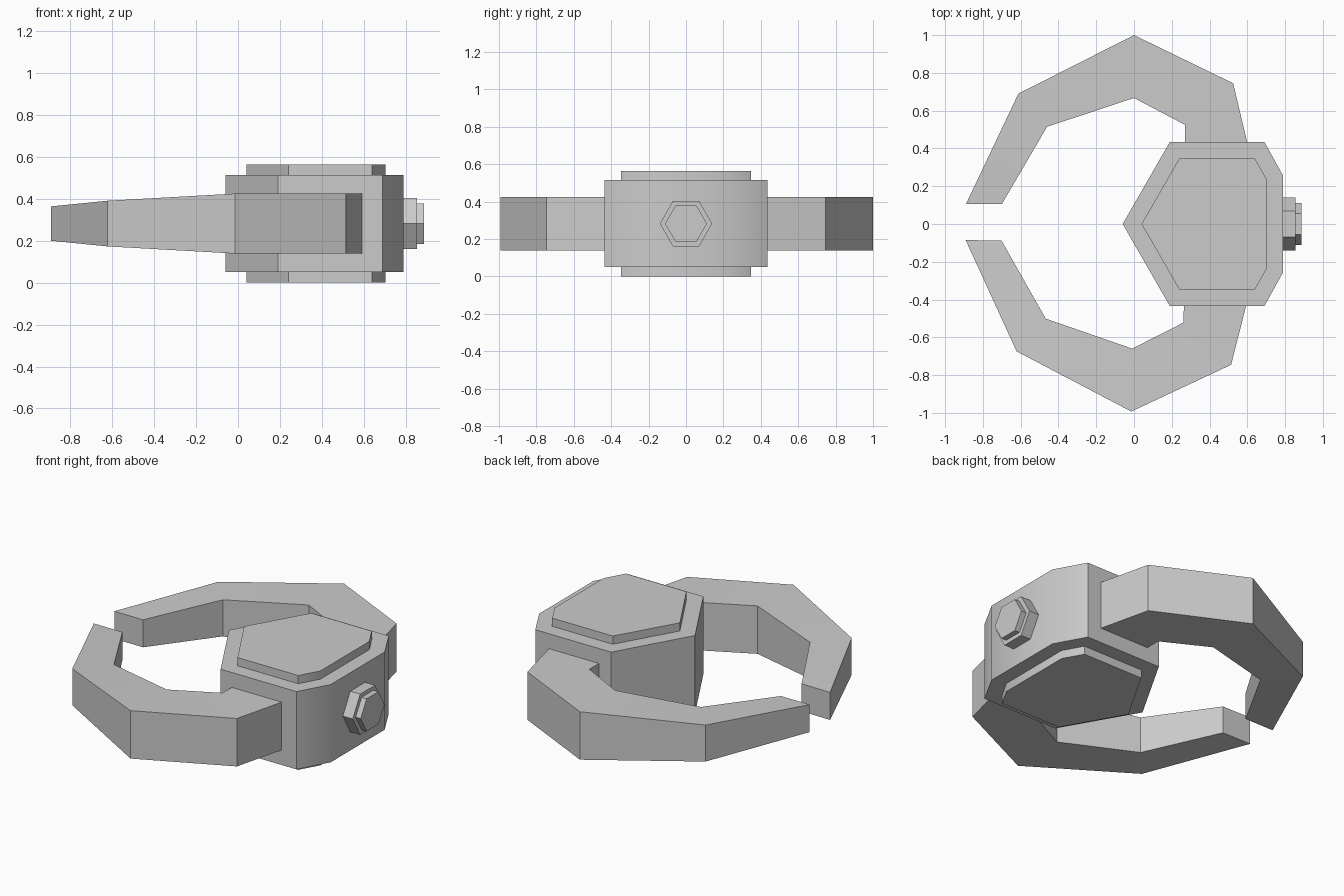
import bpy, bmesh, math
from mathutils import Matrix, Vector

cube = bpy.data.objects.get("Cube")
if cube:
    bpy.data.objects.remove(cube, do_unlink=True)

grey = bpy.data.materials.new("plain grey")
grey.use_nodes = True
grey.diffuse_color = (0.6, 0.6, 0.6, 1)
grey.node_tree.nodes["Principled BSDF"].inputs["Base Color"].default_value = (0.6, 0.6, 0.6, 1)

MID_Z = 0.282


def loft(name, rings):
    """Skin matching rings of points and close both ends."""
    bm = bmesh.new()
    loops = [[bm.verts.new(p) for p in ring] for ring in rings]
    n = len(loops[0])
    for a, b in zip(loops, loops[1:]):
        for i in range(n):
            j = (i + 1) % n
            bm.faces.new((a[i], a[j], b[j], b[i]))
    bm.faces.new(loops[0])
    bm.faces.new(loops[-1])
    bmesh.ops.recalc_face_normals(bm, faces=bm.faces)
    mesh = bpy.data.meshes.new(name)
    bm.to_mesh(mesh)
    bm.free()
    mesh.materials.append(grey)
    obj = bpy.data.objects.new(name, mesh)
    bpy.context.collection.objects.link(obj)
    bpy.ops.object.select_all(action='DESELECT')
    obj.select_set(True)
    bpy.context.view_layer.objects.active = obj
    bpy.ops.object.shade_smooth_by_angle(angle=math.radians(35))
    return obj


def slab(name, half, z0, z1):
    """Extrude an outline that is symmetric about y = 0."""
    outline = half + [(x, -y) for x, y in reversed(half) if y > 0]
    return loft(name, [[(x, y, z) for x, y in outline] for z in (z0, z1)])


def hex_prism(name, radius, x0, x1):
    """Hexagonal prism along x with corners pointing sideways."""
    corners = [math.radians(60 * i) for i in range(6)]
    return loft(name, [[(x, radius * math.cos(a), MID_Z + radius * math.sin(a))
                        for a in corners] for x in (x0, x1)])


# Hub with raised plates above and below
slab("hub", [(-0.06, 0), (0.19, 0.435), (0.69, 0.435), (0.79, 0.255)], 0.05, 0.514)
plate = [(0.04, 0), (0.24, 0.347), (0.64, 0.347), (0.705, 0.232)]
slab("top_plate", plate, 0.514, 0.563)
slab("bottom_plate", plate, 0, 0.05)

# Stepped bolt on the back of the hub
hex_prism("bolt_base", 0.14, 0.785, 0.855)
hex_prism("bolt_head", 0.112, 0.855, 0.888)

# Claw arms: outer point, inner point and half height at each bend
stations = [((0.607, 0.40), (0.27, 0.40), 0.143),
            ((0.525, 0.745), (0.27, 0.525), 0.143),
            ((0.0, 1.0), (0.0, 0.667), 0.143),
            ((-0.612, 0.69), (-0.46, 0.515), 0.109),
            ((-0.89, 0.105), (-0.70, 0.105), 0.082)]
pivot = Vector((0.5, 0, 0))
for name, side, turn in (("left_arm", 1, 0), ("right_arm", -1, -0.0143)):
    spin = Matrix.Translation(pivot) @ Matrix.Rotation(turn, 4, 'Z') @ Matrix.Translation(-pivot)
    rings = []
    for (ox, oy), (ix, iy), h in stations:
        ring = [(ox, oy, -h), (ox, oy, h), (ix, iy, h), (ix, iy, -h)]
        rings.append([spin @ Vector((x, side * y, MID_Z + z)) for x, y, z in ring])
    loft(name, rings)
